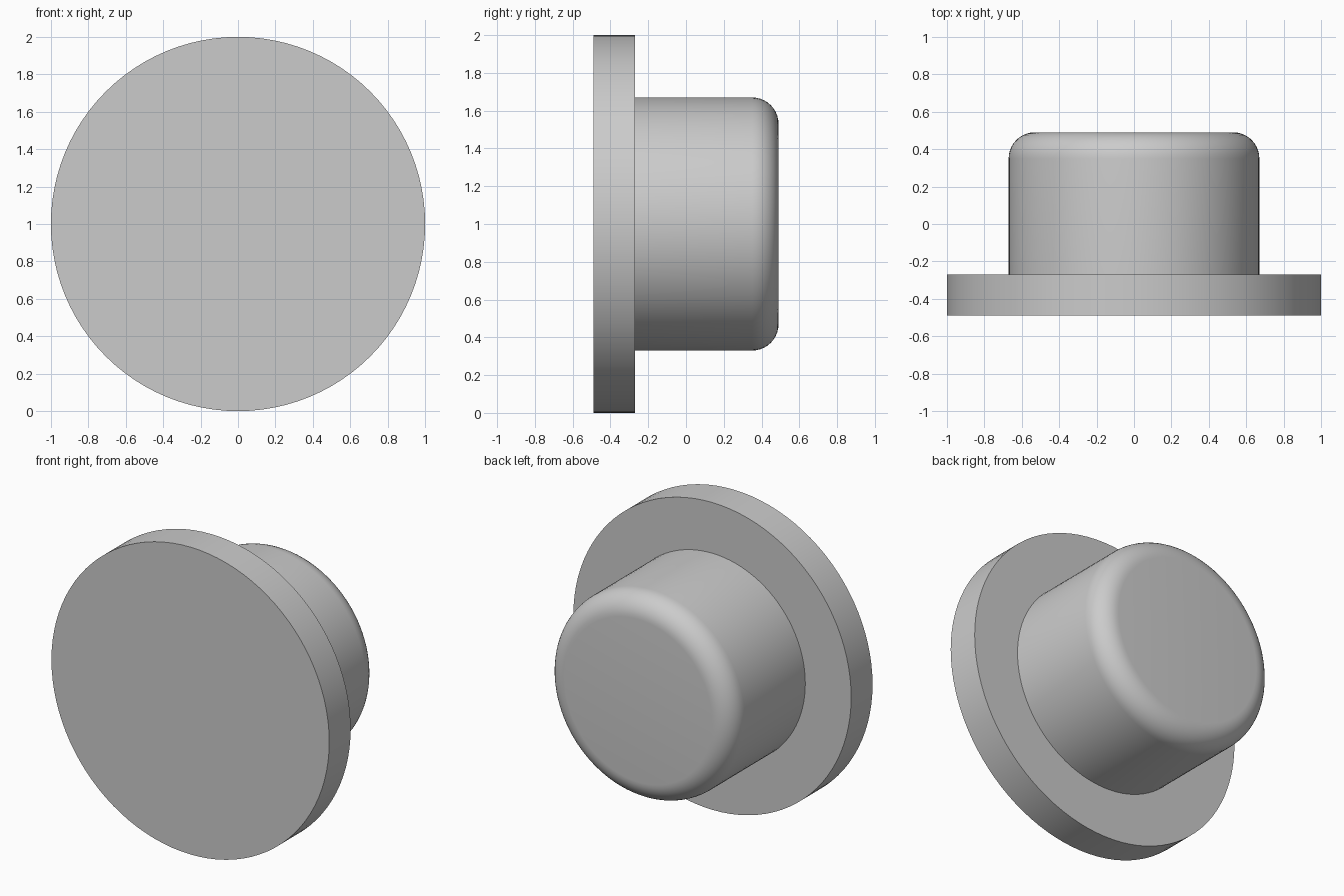
import bpy
import math

cube = bpy.data.objects.get("Cube")
if cube:
    bpy.data.objects.remove(cube, do_unlink=True)

grey = bpy.data.materials.new("plain grey")
grey.use_nodes = True
colour = (0.6, 0.6, 0.6, 1)
grey.diffuse_color = colour
grey.node_tree.nodes["Principled BSDF"].inputs["Base Color"].default_value = colour


def disc(name, radius, front, back):
    """Cylinder lying along y between two depths."""
    bpy.ops.mesh.primitive_cylinder_add(
        vertices=96, radius=radius, depth=back - front,
        location=(0, (front + back) / 2, 1), rotation=(-math.pi / 2, 0, 0))
    obj = bpy.context.object
    obj.name = name
    bpy.ops.object.transform_apply(location=True, rotation=True, scale=True)
    obj.data.materials.append(grey)
    return obj


# Wide flange at the front
flange = disc("flange", 1.0, -0.49, -0.27)
bpy.ops.object.shade_smooth_by_angle(angle=math.radians(30))

# Narrower plug behind it, with a rounded back rim
plug = disc("plug", 0.67, -0.27, 0.49)
weights = plug.data.attributes.new("bevel_weight_edge", "FLOAT", "EDGE")
for edge in plug.data.edges:
    if all(plug.data.vertices[v].co.y > 0.4 for v in edge.vertices):
        weights.data[edge.index].value = 1.0
bevel = plug.modifiers.new("rounded rim", "BEVEL")
bevel.limit_method = "WEIGHT"
bevel.width = 0.14
bevel.segments = 10
bpy.ops.object.modifier_apply(modifier=bevel.name)
bpy.ops.object.shade_smooth_by_angle(angle=math.radians(30))
